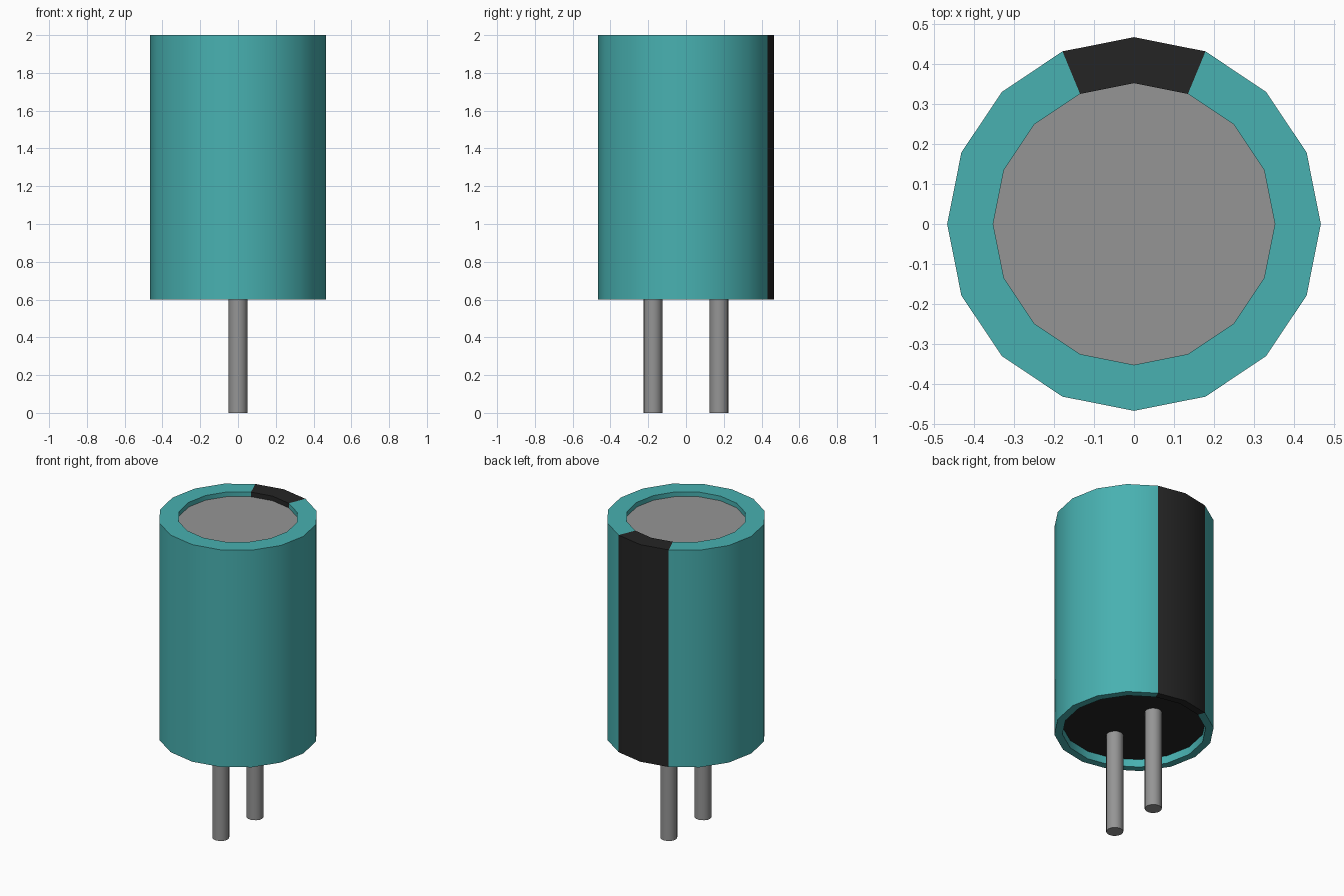
import bpy, bmesh, math
from mathutils import Matrix, Vector

cube = bpy.data.objects.get("Cube")
if cube:
    bpy.data.objects.remove(cube, do_unlink=True)

SIDES = 16


def material(name, color):
    m = bpy.data.materials.new(name)
    m.use_nodes = True
    m.diffuse_color = (*color, 1)
    m.node_tree.nodes["Principled BSDF"].inputs["Base Color"].default_value = (*color, 1)
    return m


teal = material("teal", (0.065, 0.44, 0.44))
black = material("black", (0.018, 0.018, 0.018))
grey = material("metal grey", (0.3, 0.3, 0.3))


def finish(name, bm, *mats):
    bmesh.ops.recalc_face_normals(bm, faces=bm.faces)
    mesh = bpy.data.meshes.new(name)
    bm.to_mesh(mesh)
    bm.free()
    for m in mats:
        mesh.materials.append(m)
    obj = bpy.data.objects.new(name, mesh)
    bpy.context.collection.objects.link(obj)
    bpy.ops.object.select_all(action="DESELECT")
    obj.select_set(True)
    bpy.context.view_layer.objects.active = obj
    bpy.ops.object.shade_smooth_by_angle(angle=math.radians(30))
    return obj


def cylinder(name, radius, bottom, top, mat, y=0):
    bm = bmesh.new()
    spot = Matrix.Translation((0, y, (bottom + top) / 2))
    # Turn the ring so that a corner lies on each axis
    bmesh.ops.create_cone(bm, cap_ends=True, segments=SIDES, radius1=radius, radius2=radius,
                          depth=top - bottom, matrix=spot)
    return finish(name, bm, mat)


# Outer sleeve: rim profile turned around the axis, open at both ends
profile = [(0.42, 0.65), (0.42, 0.6), (0.467, 0.6), (0.467, 2), (0.352, 2), (0.352, 1.97)]
bm = bmesh.new()
rings = []
for i in range(SIDES):
    a = math.tau * i / SIDES
    rings.append([bm.verts.new((r * math.cos(a), r * math.sin(a), z)) for r, z in profile])
for i, ring in enumerate(rings):
    following = rings[(i + 1) % SIDES]
    for j in range(len(profile) - 1):
        face = bm.faces.new((ring[j], following[j], following[j + 1], ring[j + 1]))
        # Polarity stripe: the two segments at the back
        c = face.calc_center_median()
        face.material_index = int(Vector((c.x, c.y)).angle(Vector((0, 1))) < math.tau / SIDES)
finish("sleeve", bm, teal, black)

# Recessed end discs
cylinder("top_disc", 0.352, 1.94, 1.97, grey)
cylinder("bottom_seal", 0.42, 0.65, 0.68, black)

# Two wire leads
for side, y in (("front", -0.175), ("back", 0.175)):
    cylinder(side + "_lead", 0.05, 0, 0.66, grey, y)
